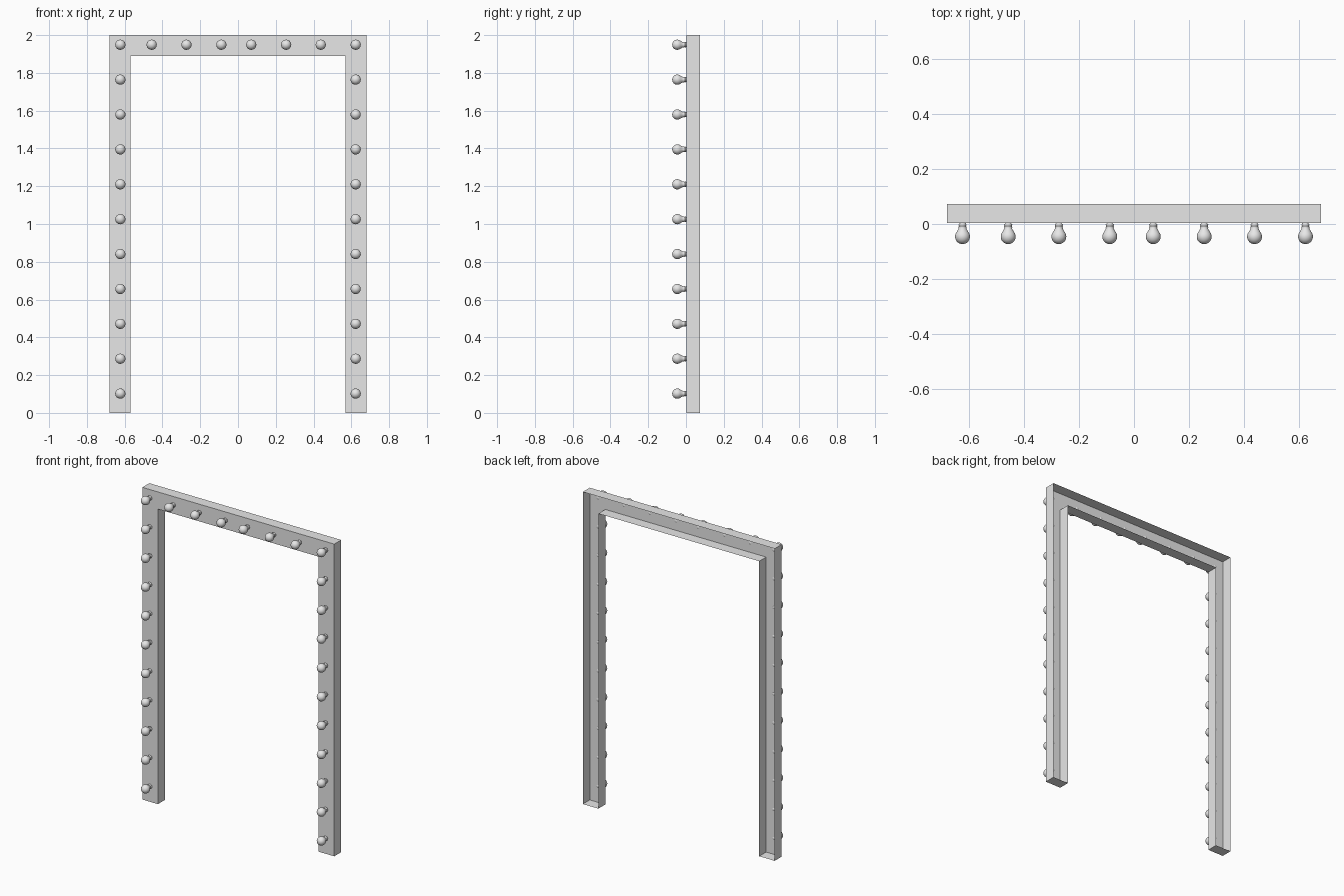
import bpy, bmesh, math

if "Cube" in bpy.data.objects:
    bpy.data.objects.remove(bpy.data.objects["Cube"])

def material(name, rgb):
    m = bpy.data.materials.new(name)
    m.diffuse_color = (*rgb, 1)
    m.use_nodes = True
    m.node_tree.nodes["Principled BSDF"].inputs["Base Color"].default_value = m.diffuse_color
    return m

grey = material("light grey", (0.8, 0.8, 0.8))

def add_object(name, mesh):
    ob = bpy.data.objects.new(name, mesh)
    bpy.context.collection.objects.link(ob)
    return ob

# Arch frame: U-shaped front sheet with walls folded backwards, open at the back
W, IN, H, IH = 0.68, 0.57, 2.0, 1.89
Y0, Y1 = 0.003, 0.073
outline = [(-W, 0), (-IN, 0), (-IN, IH), (IN, IH), (IN, 0), (W, 0), (W, H), (-W, H)]
bm = bmesh.new()
front = [bm.verts.new((x, Y0, z)) for x, z in outline]
back = [bm.verts.new((x, Y1, z)) for x, z in outline]
bm.faces.new(front)
n = len(outline)
for i in range(n):
    j = (i + 1) % n
    bm.faces.new((front[j], front[i], back[i], back[j]))
me = bpy.data.meshes.new("arch_frame")
bm.to_mesh(me)
bm.free()
me.materials.append(grey)
add_object("arch_frame", me)

def lathe(name, profile, segs=24):
    """Revolve (radius, y) points around the y axis; zero radius closes a pole."""
    bm = bmesh.new()
    rings = []
    for r, y in profile:
        if r == 0:
            rings.append([bm.verts.new((0, y, 0))] * segs)
        else:
            rings.append([bm.verts.new((r * math.cos(2 * math.pi * k / segs), y,
                                        r * math.sin(2 * math.pi * k / segs)))
                          for k in range(segs)])
    for a, b in zip(rings, rings[1:]):
        for k in range(segs):
            l = (k + 1) % segs
            vs = list(dict.fromkeys((a[k], a[l], b[l], b[k])))
            bm.faces.new(vs)
    bmesh.ops.recalc_face_normals(bm, faces=bm.faces)
    me = bpy.data.meshes.new(name)
    bm.to_mesh(me)
    bm.free()
    me.materials.append(grey)
    me.shade_smooth()
    return me

# Glass bulb: round tip flowing into a narrow neck
R, C = 0.027, -0.046
glass = [(0, C - R)]
for i in range(1, 12):
    a = math.radians(i * 11.5)
    glass.append((R * math.sin(a), C - R * math.cos(a)))
glass += [(0.0175, -0.023), (0.0148, -0.018), (0.0138, -0.013), (0.013, -0.011), (0, -0.011)]
glass_mesh = lathe("bulb_glass", glass)

# Screw base: ridged cylinder with a contact tip
base = [(0, -0.014), (0.0125, -0.014)]
for i in range(3):
    y = -0.0125 + i * 0.0045
    base += [(0.0148, y), (0.0148, y + 0.0015), (0.0125, y + 0.003)]
base += [(0.012, 0.002), (0.005, 0.0045), (0, 0.0045)]
base_mesh = lathe("bulb_base", base, 16)

# Bulb positions: both legs and the top bar
spots = [(s * 0.623, 0.102 + 0.1847 * i) for s in (-1, 1) for i in range(11)]
spots += [(x, 1.949) for x in (-0.457, -0.273, -0.088, 0.07, 0.255, 0.438)]
for i, (x, z) in enumerate(spots):
    for name, mesh in (("bulb_glass", glass_mesh), ("bulb_base", base_mesh)):
        add_object(f"{name}_{i + 1}", mesh).location = (x, 0, z)
